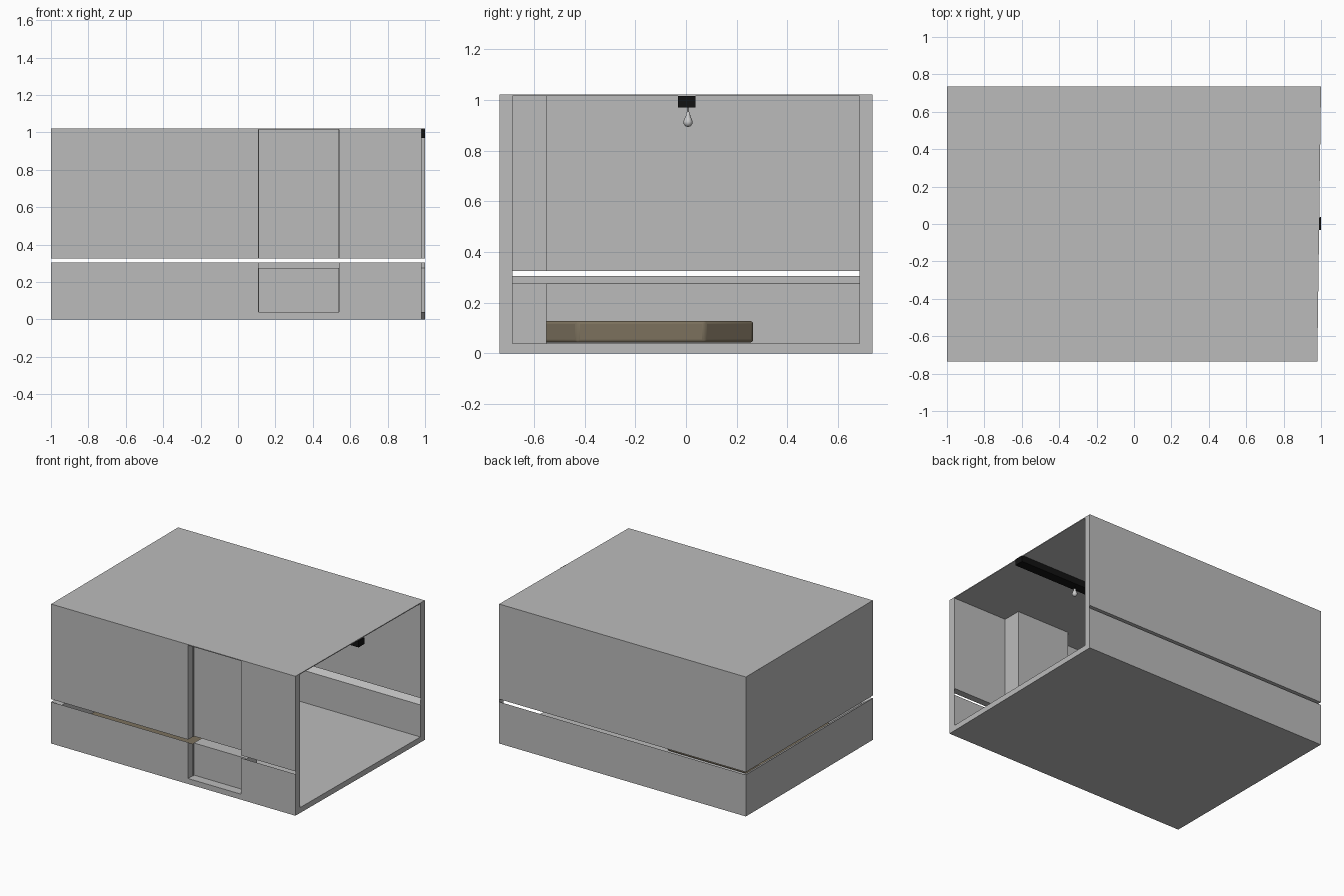
import bpy, bmesh, math

if "Cube" in bpy.data.objects:
    bpy.data.objects.remove(bpy.data.objects["Cube"])


def material(name, rgb):
    m = bpy.data.materials.new(name)
    m.diffuse_color = (*rgb, 1)
    m.use_nodes = True
    m.node_tree.nodes["Principled BSDF"].inputs["Base Color"].default_value = m.diffuse_color
    return m


GREY = material("concrete_grey", (0.5, 0.5, 0.5))
BLACK = material("track_black", (0.006, 0.006, 0.006))
BROWN = material("olive_brown", (0.2, 0.165, 0.11))
GLASS = material("bulb_pale_grey", (0.6, 0.6, 0.6))


def finish(name, bm, mat, normals=True):
    if normals:
        bmesh.ops.recalc_face_normals(bm, faces=bm.faces)
    me = bpy.data.meshes.new(name)
    bm.to_mesh(me)
    bm.free()
    me.materials.append(mat)
    ob = bpy.data.objects.new(name, me)
    bpy.context.collection.objects.link(ob)
    return ob


def prism(name, plan, z0, z1, mat):
    """Extrude a plan outline between two heights."""
    bm = bmesh.new()
    lo = [bm.verts.new((x, y, z0)) for x, y in plan]
    hi = [bm.verts.new((x, y, z1)) for x, y in plan]
    bm.faces.new(lo)
    bm.faces.new(hi)
    n = len(plan)
    for i in range(n):
        j = (i + 1) % n
        bm.faces.new((lo[i], lo[j], hi[j], hi[i]))
    return finish(name, bm, mat)


def box(name, x0, x1, y0, y1, z0, z1, mat):
    return prism(name, [(x0, y0), (x1, y0), (x1, y1), (x0, y1)], z0, z1, mat)


def wall(name, outer, inner, z0, out_top, in_top):
    """Wall strip between an outer and an inner plan path, with a sloping top."""
    bm = bmesh.new()
    rings = []
    for (ox, oy), (ix, iy) in zip(outer, inner):
        pts = ((ox, oy, z0), (ox, oy, out_top), (ix, iy, in_top), (ix, iy, z0))
        rings.append([bm.verts.new(p) for p in pts])
    for a, b in zip(rings, rings[1:]):
        for k in range(4):
            bm.faces.new((a[k], b[k], b[k - 3], a[k - 3]))
    bm.faces.new(rings[0])
    bm.faces.new(rings[-1])
    return finish(name, bm, GREY)


YO, YI = 0.735, 0.685          # outer and inner wall faces
FLOOR, CEIL, TOP = 0.04, 1.016, 1.022
SLIT_IN, SLIT_OUT, SLIT_TOP = 0.275, 0.305, 0.325
NX0, NX1 = 0.11, 0.54          # door niche


def end_x(y):                  # the open end is slightly skewed
    return 0.99 + 0.01 * y / YO


# floor and roof slabs
plan = [(-1, -YO), (end_x(-YO), -YO), (end_x(YO), YO), (-1, YO)]
prism("floor_slab", plan, 0, FLOOR, GREY)
prism("roof_sheet", plan, CEIL, TOP, GREY)

# walls below and above the window slit
long_out = [(NX0, -YO), (-1, -YO), (-1, YO), (end_x(YO), YO)]
long_in = [(NX0, -YI), (-0.95, -YI), (-0.95, YI), (end_x(YI), YI)]
short_out = [(NX1, -YO), (end_x(-YO), -YO)]
short_in = [(NX1, -YI), (end_x(-YI), -YI)]
for label, o, i in (("main", long_out, long_in), ("front_right", short_out, short_in)):
    wall(label + "_wall_lower", o, i, FLOOR, SLIT_OUT, SLIT_IN)
    wall(label + "_wall_upper", o, i, SLIT_TOP, CEIL, CEIL)

# thin end strips closing the slit at the open end
for side, s in (("front", -1), ("back", 1)):
    bm = bmesh.new()
    bm.faces.new([bm.verts.new((end_x(s * y), s * y, z)) for y, z in
                  ((YO, SLIT_IN), (YO, SLIT_TOP), (YI, SLIT_TOP), (YI, SLIT_IN))])
    bm.normal_update()
    if bm.faces[:][0].normal.x < 0:
        bmesh.ops.reverse_faces(bm, faces=bm.faces)
    finish(side + "_end_strip", bm, GREY, False)

# door block in the niche, split by the slit, with slim side reveals
for label, z0, z1 in (("lower", FLOOR, SLIT_IN), ("upper", SLIT_TOP, CEIL)):
    box("door_block_" + label, NX0, NX1, -0.668, -0.55, z0, z1, GREY)
    for side, x in (("left", NX0), ("right", NX1 - 0.003)):
        box(f"door_reveal_{label}_{side}", x, x + 0.003, -YI, -0.668, z0, z1, GREY)

# low padded platform with cut corners
x0, x1, y0, y1, c = -0.9, 0.15, -0.62, 0.265, 0.19
mat_plan = [(x0 + c, y0), (x1 - c, y0), (x1, y0 + c), (x1, y1 - c),
            (x1 - c, y1), (x0 + c, y1), (x0, y1 - c), (x0, y0 + c)]
pad = prism("padded_platform", mat_plan, 0.043, 0.128, BROWN)
bev = pad.modifiers.new("soft_edges", "BEVEL")
bev.width, bev.segments = 0.012, 3
bpy.context.view_layer.objects.active = pad
pad.select_set(True)
bpy.ops.object.shade_smooth_by_angle(angle=math.radians(35))
pad.select_set(False)

# ceiling track
box("ceiling_track", -0.95, 1.0, -0.032, 0.038, 0.97, CEIL, BLACK)


def lathe(name, profile, x, y, mat):
    bm = bmesh.new()
    vs = [bm.verts.new((x + r, y, z)) for r, z in profile]
    es = [bm.edges.new(p) for p in zip(vs, vs[1:])]
    bmesh.ops.spin(bm, geom=vs + es, cent=(x, y, 0), axis=(0, 0, 1),
                   angle=2 * math.pi, steps=16)
    bmesh.ops.remove_doubles(bm, verts=bm.verts, dist=1e-5)
    ob = finish(name, bm, mat)
    for p in ob.data.polygons:
        p.use_smooth = True
    return ob


# hanging bulb and its cord
lathe("light_bulb", [(0, 0.893), (0.01, 0.896), (0.017, 0.905), (0.018, 0.914),
                     (0.015, 0.924), (0.009, 0.936), (0.008, 0.95), (0, 0.955)],
      0.52, 0.008, GLASS)
lathe("bulb_cord", [(0, 0.953), (0.002, 0.953), (0.002, 0.972), (0, 0.972)],
      0.52, 0.008, BLACK)
